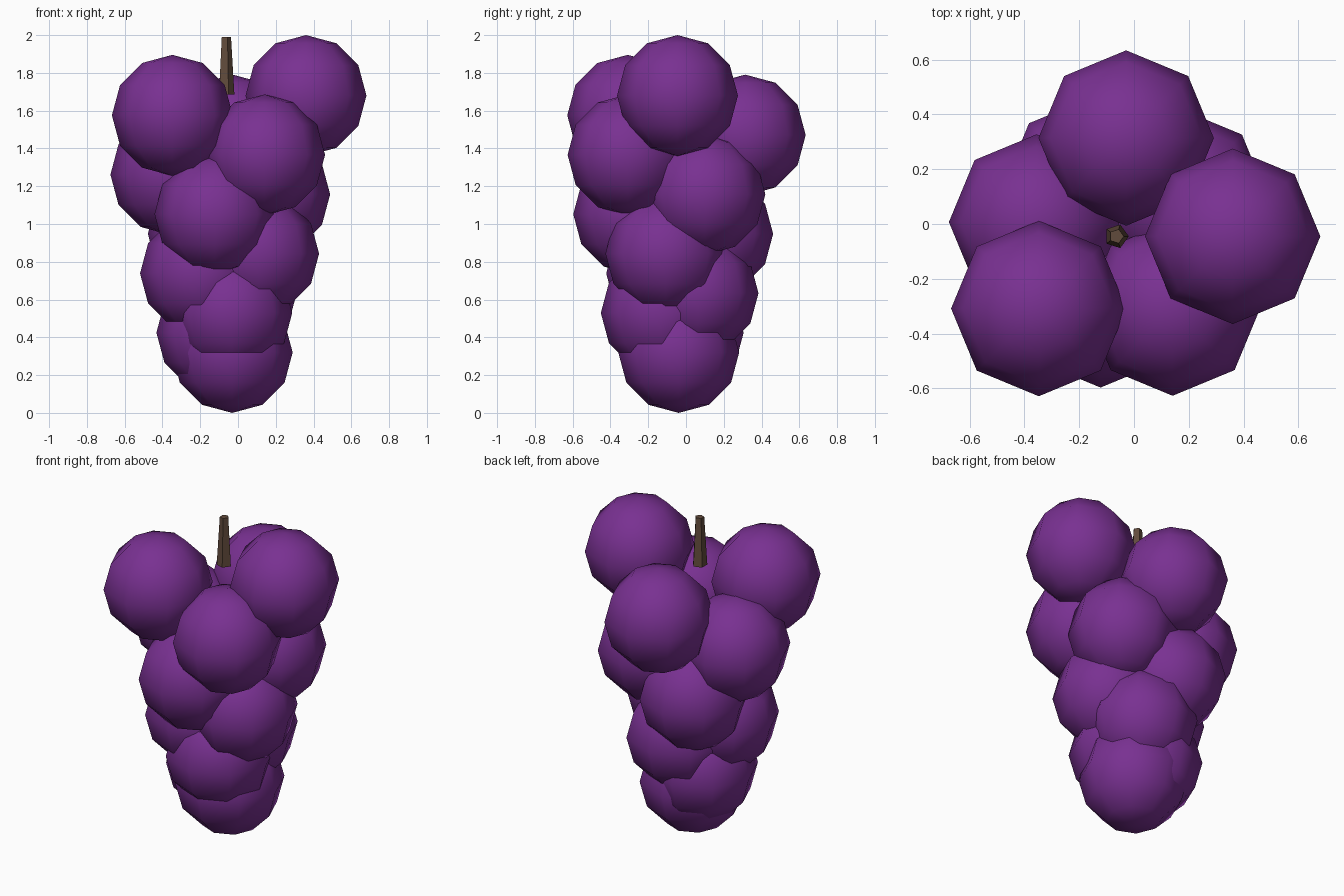
import bpy, bmesh, math
from mathutils import Matrix

if "Cube" in bpy.data.objects:
    bpy.data.objects.remove(bpy.data.objects["Cube"])

CX, CY = -0.06, -0.045     # axis of the bunch
RADIUS = 0.32              # grape radius
COUNT = 14


def material(name, rgb):
    m = bpy.data.materials.new(name)
    m.diffuse_color = (*rgb, 1.0)
    m.use_nodes = True
    m.node_tree.nodes["Principled BSDF"].inputs["Base Color"].default_value = m.diffuse_color
    return m


def add_object(name, bm, mat, smooth, location):
    for f in bm.faces:
        f.smooth = smooth
    mesh = bpy.data.meshes.new(name)
    bm.to_mesh(mesh)
    bm.free()
    mesh.materials.append(mat)
    ob = bpy.data.objects.new(name, mesh)
    ob.location = location
    bpy.context.collection.objects.link(ob)
    return ob


purple = material("grape purple", (0.19, 0.03, 0.285))
brown = material("stem brown", (0.12, 0.07, 0.045))

# Grapes: a golden-angle spiral that narrows towards the bottom
for k in range(COUNT):
    angle = -math.radians(137.5) * k
    spread = 0.42 - 0.03 * k
    z = 1.68 - (1.68 - RADIUS) * k / (COUNT - 1)
    bm = bmesh.new()
    bmesh.ops.create_uvsphere(bm, u_segments=8, v_segments=6, radius=RADIUS)
    add_object(f"grape_{k + 1:02d}", bm, purple, True,
               (CX + spread * math.cos(angle), CY + spread * math.sin(angle), z))

# Stem: five-sided tapered stick
bm = bmesh.new()
bmesh.ops.create_cone(bm, cap_ends=True, segments=5, radius1=0.045, radius2=0.027,
                      depth=0.305, matrix=Matrix.Rotation(-math.pi / 2, 4, 'Z'))
add_object("stem", bm, brown, False, (CX - 0.004, CY, 1.8375))
